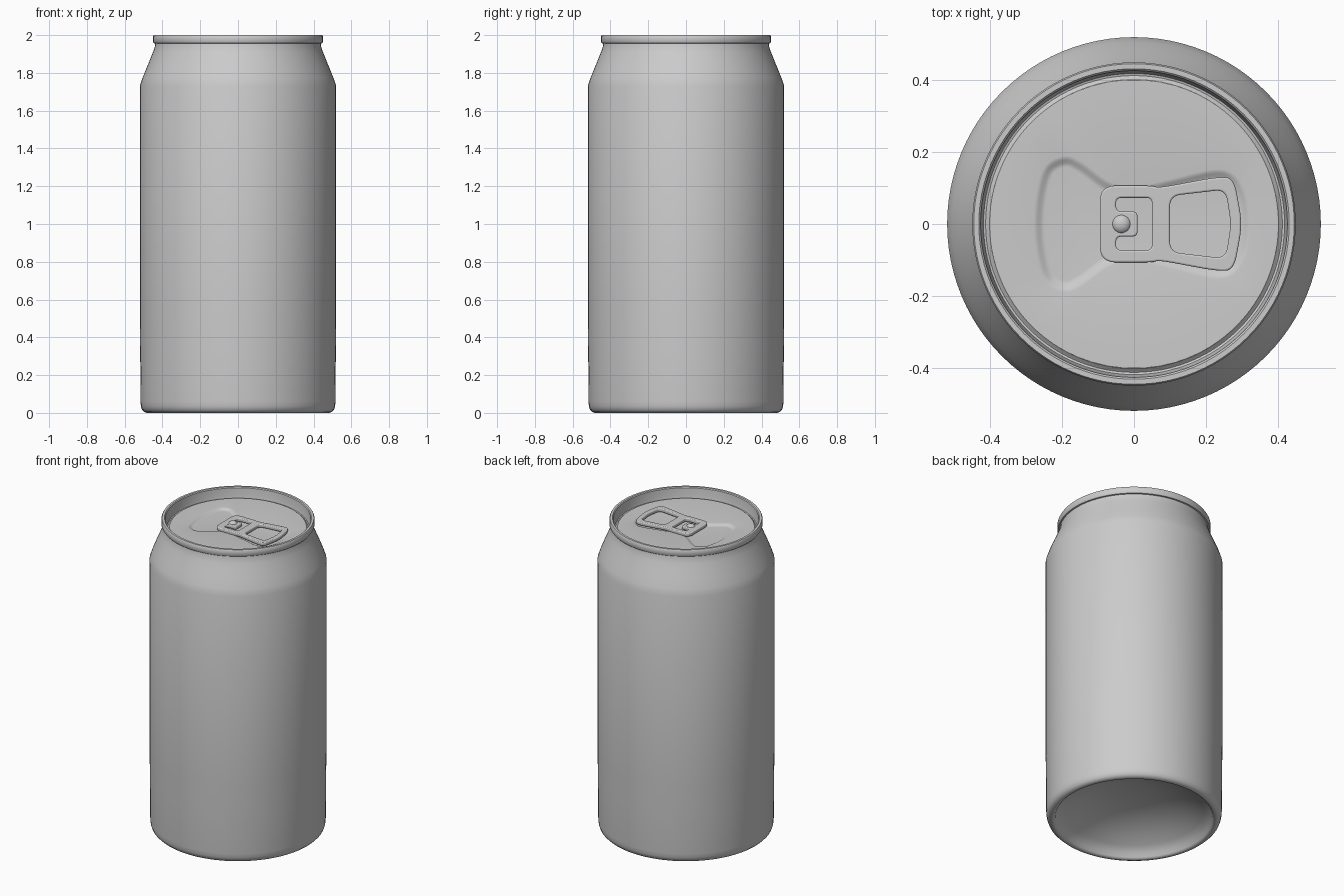
import bpy, bmesh, math
from mathutils import Vector

if "Cube" in bpy.data.objects:
    bpy.data.objects.remove(bpy.data.objects["Cube"])

SEG = 96
LID_Z = 1.94


def smooth(ob, angle=35):
    bpy.ops.object.select_all(action='DESELECT')
    ob.select_set(True)
    bpy.context.view_layer.objects.active = ob
    bpy.ops.object.shade_smooth_by_angle(angle=math.radians(angle))


def loft(name, rings, cap_first=False, cap_last=False):
    """Skin a list of closed rings, all with the same point count."""
    bm = bmesh.new()
    loops = [[bm.verts.new(p) for p in ring] for ring in rings]
    n = len(loops[0])
    for a, b in zip(loops, loops[1:]):
        for j in range(n):
            k = (j + 1) % n
            bm.faces.new((a[j], a[k], b[k], b[j]))
    if cap_first:
        bm.faces.new(loops[0][::-1])
    if cap_last:
        bm.faces.new(loops[-1])
    me = bpy.data.meshes.new(name)
    bm.to_mesh(me)
    bm.free()
    ob = bpy.data.objects.new(name, me)
    bpy.context.collection.objects.link(ob)
    smooth(ob)
    return ob


def circle(r, z):
    return [(r * math.cos(2 * math.pi * i / SEG), r * math.sin(2 * math.pi * i / SEG), z)
            for i in range(SEG)]


def mirror(half):
    return half + [(x, -y) for x, y in reversed(half) if y != 0]


def spline(pts, steps):
    """Closed Catmull-Rom curve through pts."""
    p = [Vector(q) for q in pts]
    n, out = len(p), []
    for i in range(n):
        a, b, c, d = p[i - 1], p[i], p[(i + 1) % n], p[(i + 2) % n]
        for s in range(steps):
            t = s / steps
            out.append(0.5 * (2 * b + (c - a) * t + (2 * a - 5 * b + 4 * c - d) * t * t
                              + (3 * b - a - 3 * c + d) * t ** 3))
    return out


def rounded(pts, r, steps=6):
    """Closed polygon with rounded corners."""
    p = [Vector(q) for q in pts]
    out = []
    for i, c in enumerate(p):
        u, v = p[i - 1] - c, p[(i + 1) % len(p)] - c
        a = c + u.normalized() * min(r, u.length * 0.45)
        b = c + v.normalized() * min(r, v.length * 0.45)
        for s in range(steps + 1):
            t = s / steps
            out.append(a * (1 - t) ** 2 + c * 2 * t * (1 - t) + b * t * t)
    return out


# Can shell: domed underside, foot, wall, shoulder, rolled rim, inner groove
dome = [(0.455 * t, 0.03 + 0.14 * (1 - t ** 2.4)) for t in (0.04, 0.2, 0.35, 0.5, 0.65, 0.78, 0.9, 1)]
profile = dome + [
    (0.463, 0.010), (0.472, 0.002), (0.482, 0.0), (0.497, 0.005), (0.508, 0.016), (0.514, 0.035),
    (0.516, 0.06), (0.518, 0.34), (0.52, 0.5), (0.52, 1.73),
    (0.506, 1.772), (0.487, 1.82), (0.466, 1.87), (0.450, 1.91), (0.441, 1.935), (0.438, 1.955),
    (0.446, 1.957), (0.45, 1.963), (0.45, 1.994), (0.446, 2.0), (0.432, 2.0), (0.427, 1.995),
    (0.423, 1.95), (0.419, 1.932), (0.413, 1.930), (0.408, 1.934), (0.402, LID_Z)]
loft("can_body", [circle(r, z) for r, z in profile], cap_first=True)

# Lid panel with a shallow bow-tie recess
outline = spline(mirror([
    (0.325, 0), (0.315, 0.08), (0.28, 0.138), (0.22, 0.152), (0.1, 0.125), (0.02, 0.108),
    (-0.06, 0.115), (-0.14, 0.17), (-0.19, 0.19), (-0.245, 0.165), (-0.27, 0.1), (-0.28, 0)]), 6)
count = len(outline)


def inset(d, z):
    ring = []
    for i, p in enumerate(outline):
        t = (outline[(i + 1) % count] - outline[i - 1]).normalized()
        ring.append((p.x - t.y * d, p.y + t.x * d, z))
    return ring


edge = [(*(p.normalized() * 0.402), LID_Z) for p in outline]
steps = [(0, 0), (0.006, 0.001), (0.012, 0.004), (0.02, 0.009), (0.026, 0.0115), (0.032, 0.012)]
loft("lid_panel", [edge] + [inset(d, LID_Z - h) for d, h in steps], cap_last=True)

# Pull tab: filled flat curve with a finger hole and a C-shaped slot
loops = [
    rounded(mirror([(0.302, 0), (0.278, 0.13), (0.225, 0.13), (0.07, 0.101),
                    (0.05, 0.107), (-0.095, 0.107)]), 0.045),
    rounded(mirror([(0.27, 0), (0.255, 0.096), (0.10, 0.078)]), 0.03),
    rounded(mirror([(-0.05, 0.035), (0.01, 0.035)][::-1] + [(-0.05, 0.073), (0.05, 0.073)]), 0.016),
]
cu = bpy.data.curves.new("pull_tab", 'CURVE')
cu.dimensions = '2D'
cu.fill_mode = 'BOTH'
cu.extrude = 0.006
cu.bevel_depth = 0.005
cu.bevel_resolution = 2
cu.offset = -0.005
for pts in loops:
    sp = cu.splines.new('POLY')
    sp.points.add(len(pts) - 1)
    for q, p in zip(sp.points, pts):
        q.co = (p.x, p.y, 0, 1)
    sp.use_cyclic_u = True
tab = bpy.data.objects.new("pull_tab", cu)
tab.location.z = 1.947
bpy.context.collection.objects.link(tab)
bpy.ops.object.select_all(action='DESELECT')
tab.select_set(True)
bpy.context.view_layer.objects.active = tab
bpy.ops.object.convert(target='MESH')
smooth(bpy.context.object)

# Rivet holding the tab
bpy.ops.mesh.primitive_uv_sphere_add(segments=32, ring_count=16, radius=0.027,
                                     location=(-0.035, 0, 1.95))
rivet = bpy.context.object
rivet.name = "rivet"
rivet.scale.z = 0.75
smooth(rivet)
